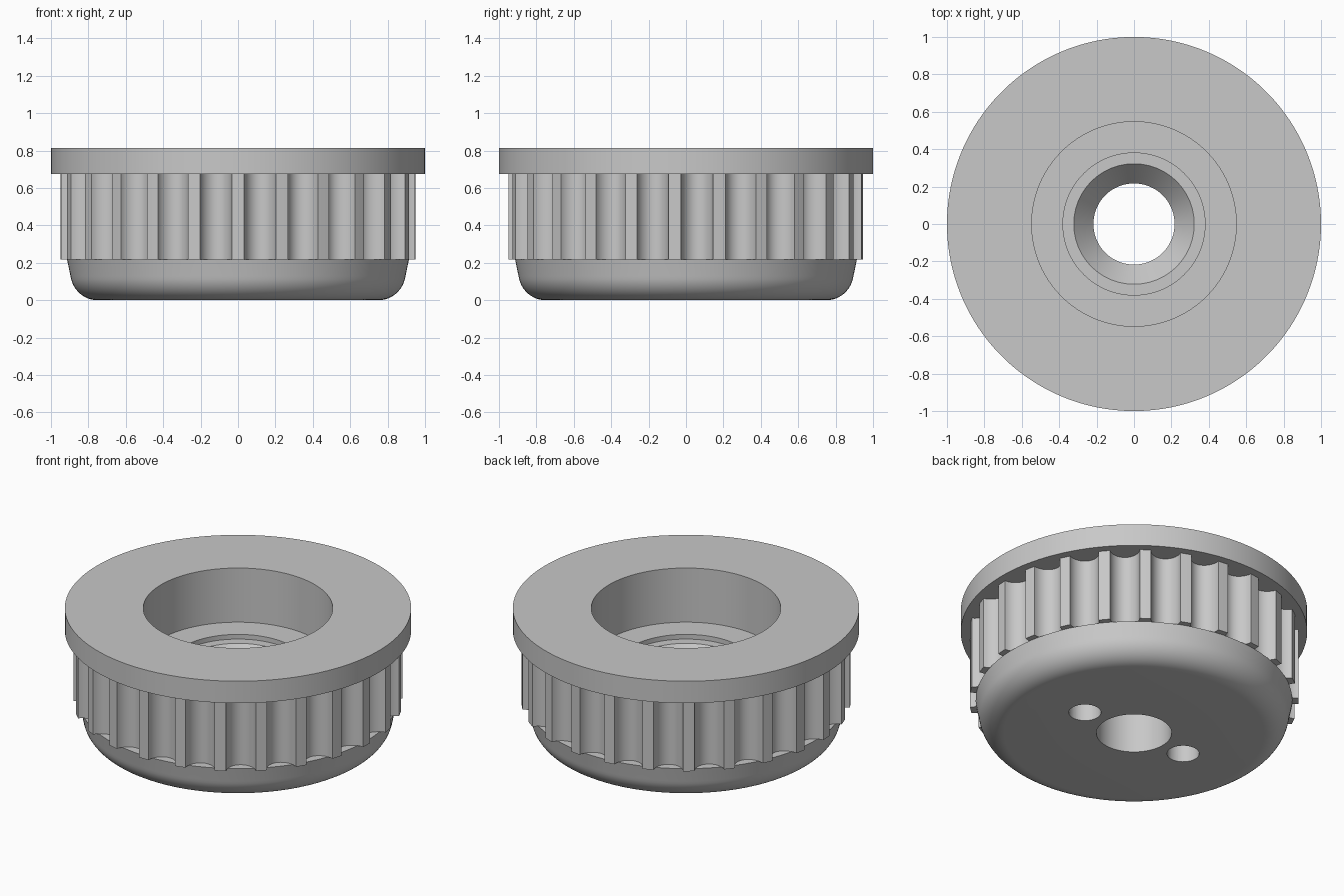
import bpy, bmesh
from math import sin, cos, pi, radians

cube = bpy.data.objects.get("Cube")
if cube:
    bpy.data.objects.remove(cube, do_unlink=True)

grey = bpy.data.materials.new("plain grey")
grey.use_nodes = True
grey.diffuse_color = (0.58, 0.58, 0.58, 1)
grey.node_tree.nodes["Principled BSDF"].inputs["Base Color"].default_value = grey.diffuse_color

TEETH, TIP, DEPTH, INNER = 25, 0.95, 0.09, 0.83
SIDES = 150


def make_object(name, bm):
    bmesh.ops.recalc_face_normals(bm, faces=bm.faces)
    mesh = bpy.data.meshes.new(name)
    bm.to_mesh(mesh)
    bm.free()
    mesh.materials.append(grey)
    obj = bpy.data.objects.new(name, mesh)
    bpy.context.collection.objects.link(obj)
    return obj


def activate(obj):
    bpy.ops.object.select_all(action='DESELECT')
    obj.select_set(True)
    bpy.context.view_layer.objects.active = obj


def smooth(obj):
    activate(obj)
    bpy.ops.object.shade_smooth_by_angle(angle=radians(30))


def loft(name, rings, close=True):
    """Skin a list of equal closed rings of points, joining last to first."""
    bm = bmesh.new()
    loops = [[bm.verts.new(p) for p in ring] for ring in rings]
    for i, a in enumerate(loops):
        b = loops[(i + 1) % len(loops)]
        for j in range(len(a)):
            k = (j + 1) % len(a)
            bm.faces.new((a[j], a[k], b[k], b[j]))
    return make_object(name, bm)


def circle(r, z):
    return [(r * cos(2 * pi * i / SIDES), r * sin(2 * pi * i / SIDES), z)
            for i in range(SIDES)]


# Wheel body: flange, bearing seat, countersunk bore and rounded base
fillet = [(0.75 + 0.147 * sin(t), 0.15 - 0.15 * cos(t))
          for t in (radians(82) * i / 12 for i in range(13))]
profile = [(0.217, 0)] + fillet + [
    (0.914, 0.218), (INNER, 0.218), (INNER, 0.675), (1, 0.675), (1, 0.815),
    (0.547, 0.815), (0.547, 0.47), (0.38, 0.47), (0.38, 0.44),
    (0.322, 0.44), (0.217, 0.32)]
body = loft("wheel_body", [circle(r, z) for r, z in profile])

# Pair of blind holes in the underside
for side in (-1, 1):
    bpy.ops.mesh.primitive_cylinder_add(vertices=48, radius=0.093, depth=0.5,
                                        location=(side * 0.37, 0, 0))
    cutter = bpy.context.object
    cutter.name = "hole_cutter"
    cutter.hide_render = True
    cutter.data.materials.append(grey)
    activate(body)
    mod = body.modifiers.new("blind hole", 'BOOLEAN')
    mod.operation = 'DIFFERENCE'
    mod.solver = 'EXACT'
    mod.object = cutter
    bpy.ops.object.modifier_apply(modifier=mod.name)
    bpy.data.objects.remove(cutter, do_unlink=True)
smooth(body)

# Belt teeth: narrow lands separated by rounded grooves
pitch = 2 * pi / TEETH
land = 0.066 / TIP
outline = []
for t in range(TEETH):
    start = -pi / 2 + t * pitch - land / 2
    outline += [(TIP, start + land * f) for f in (0, 0.5)]
    for i in range(17):
        u = -cos(pi * i / 16)
        drop = DEPTH * max(0, 1 - u * u) ** 0.5
        outline.append((TIP - drop, start + land + (pitch - land) * (u + 1) / 2))
    outline.pop()


def tooth_ring(z, inner=False):
    return [((INNER if inner else r) * cos(a), (INNER if inner else r) * sin(a), z)
            for r, a in outline]


teeth = loft("belt_teeth", [tooth_ring(0.218, True), tooth_ring(0.218),
                            tooth_ring(0.675), tooth_ring(0.675, True)])
smooth(teeth)
